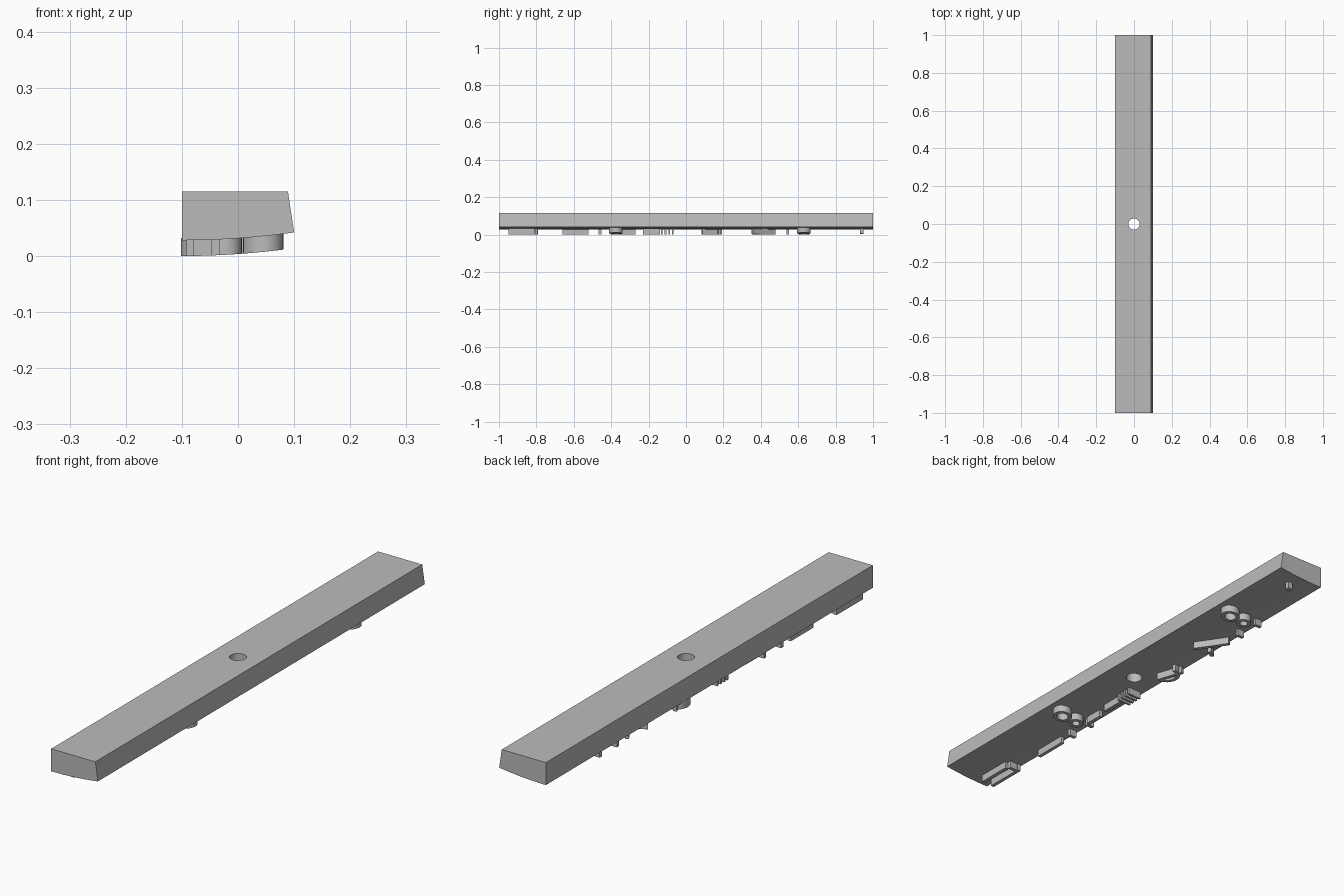
import bpy, bmesh, math
from mathutils import Vector

old = bpy.data.objects.get("Cube")
if old:
    bpy.data.objects.remove(old, do_unlink=True)

grey = bpy.data.materials.new("plain grey")
grey.use_nodes = True
COLOUR = (0.5, 0.5, 0.5, 1)
grey.diffuse_color = COLOUR
grey.node_tree.nodes["Principled BSDF"].inputs["Base Color"].default_value = COLOUR


def underside(x):
    """Height of the gently curved lower face."""
    return 0.028 + 0.014 * ((x + 0.1) / 0.2) ** 2


def finish(name, bm):
    bmesh.ops.recalc_face_normals(bm, faces=bm.faces)
    mesh = bpy.data.meshes.new(name)
    bm.to_mesh(mesh)
    bm.free()
    mesh.materials.append(grey)
    obj = bpy.data.objects.new(name, mesh)
    bpy.context.collection.objects.link(obj)
    return obj


def smooth(obj):
    bpy.ops.object.select_all(action='DESELECT')
    obj.select_set(True)
    bpy.context.view_layer.objects.active = obj
    bpy.ops.object.shade_smooth_by_angle(angle=math.radians(30))


def ridge(name, path, width=0.014, closed=False):
    """Raised rib following a path, conforming to the curved lower face."""
    pts = [Vector(p) for p in path]
    n = len(pts)
    bm = bmesh.new()
    rings = []
    for i, p in enumerate(pts):
        before = pts[i - 1] if closed or i else p
        after = pts[(i + 1) % n] if closed or i < n - 1 else p
        t = (after - before).normalized()
        side = Vector((-t.y, t.x)) * width / 2
        ring = []
        for s, dz in ((1, 0.004), (1, -0.028), (-1, -0.028), (-1, 0.004)):
            q = p + side * s
            ring.append(bm.verts.new((q.x, q.y, underside(q.x) + dz)))
        rings.append(ring)
    for i in range(n if closed else n - 1):
        a, b = rings[i], rings[(i + 1) % n]
        for k in range(4):
            m = (k + 1) % 4
            bm.faces.new((a[k], a[m], b[m], b[k]))
    if not closed:
        bm.faces.new(rings[0])
        bm.faces.new(rings[-1])
    smooth(finish(name, bm))


def bar(name, x0, y0, x1, y1, width=0.014, steps=4):
    a, b = Vector((x0, y0)), Vector((x1, y1))
    ridge(name, [a.lerp(b, i / steps) for i in range(steps + 1)], width)


def arc(name, x, y, radius, start=0, sweep=360, width=0.014):
    closed = sweep == 360
    count = 24 if closed else 13
    angles = [math.radians(start + sweep * i / (count if closed else count - 1)) for i in range(count)]
    ridge(name, [(x + radius * math.cos(a), y + radius * math.sin(a)) for a in angles], width, closed)


# Long body: slanted left side, curved lower face
bm = bmesh.new()
xs = [-0.1 + 0.2 * i / 16 for i in range(17)]
outline = [(x, underside(x)) for x in xs] + [(0.089, 0.115), (-0.1, 0.115)]
end = bm.faces.new([bm.verts.new((x, -1, z)) for x, z in outline])
new = bmesh.ops.extrude_face_region(bm, geom=[end])["geom"]
bmesh.ops.translate(bm, vec=(0, 2, 0), verts=[v for v in new if isinstance(v, bmesh.types.BMVert)])
body = finish("long_body", bm)

# Through hole in the middle
bpy.ops.mesh.primitive_cylinder_add(vertices=32, radius=0.03, depth=0.5)
cutter = bpy.context.object
cutter.name = "hole_cutter"
cutter.hide_render = True
cut = body.modifiers.new("hole", 'BOOLEAN')
cut.object = cutter
cut.solver = 'EXACT'
bpy.ops.object.select_all(action='DESELECT')
body.select_set(True)
bpy.context.view_layer.objects.active = body
bpy.ops.object.modifier_apply(modifier=cut.name)
bpy.data.objects.remove(cutter, do_unlink=True)
smooth(body)

# Round ribs on the lower face, two matching clusters
for tag, y in (("front", -0.375), ("back", 0.63)):
    arc(tag + "_large_ring", 0.045, y, 0.029)
    arc(tag + "_small_ring", -0.022, y, 0.022)
    for i, dy in enumerate((-0.085, 0.02)):
        bar(f"{tag}_stud_{i}", -0.09, y + dy, -0.06, y + dy)

# Straight ribs along the right edge
bar("front_edge_rib", -0.085, -0.95, -0.085, -0.79)
bar("front_inner_rib", -0.04, -0.95, -0.04, -0.81)
bar("front_cross_rib", -0.09, -0.8, -0.045, -0.8)
bar("second_edge_rib", -0.078, -0.66, -0.078, -0.52)
bar("third_edge_rib", -0.06, -0.345, -0.06, -0.27)

# Ribs either side of the hole
bar("middle_long_rib", -0.05, -0.23, -0.05, -0.14)
for i in range(4):
    y = -0.13 + 0.02 * i
    bar(f"middle_tooth_{i}", -0.088, y, -0.03, y, 0.009)
arc("middle_bow", -0.05, 0.135, 0.045, 90, 180)
bar("middle_bow_rib", -0.05, 0.085, -0.085, 0.19)

# Slanted rib and small studs toward the back
bar("back_slanted_rib", -0.005, 0.355, -0.08, 0.475)
bar("back_slant_stud", -0.09, 0.36, -0.06, 0.38)
bar("back_end_stud", 0.0, 0.94, 0.02, 0.94, 0.02)
